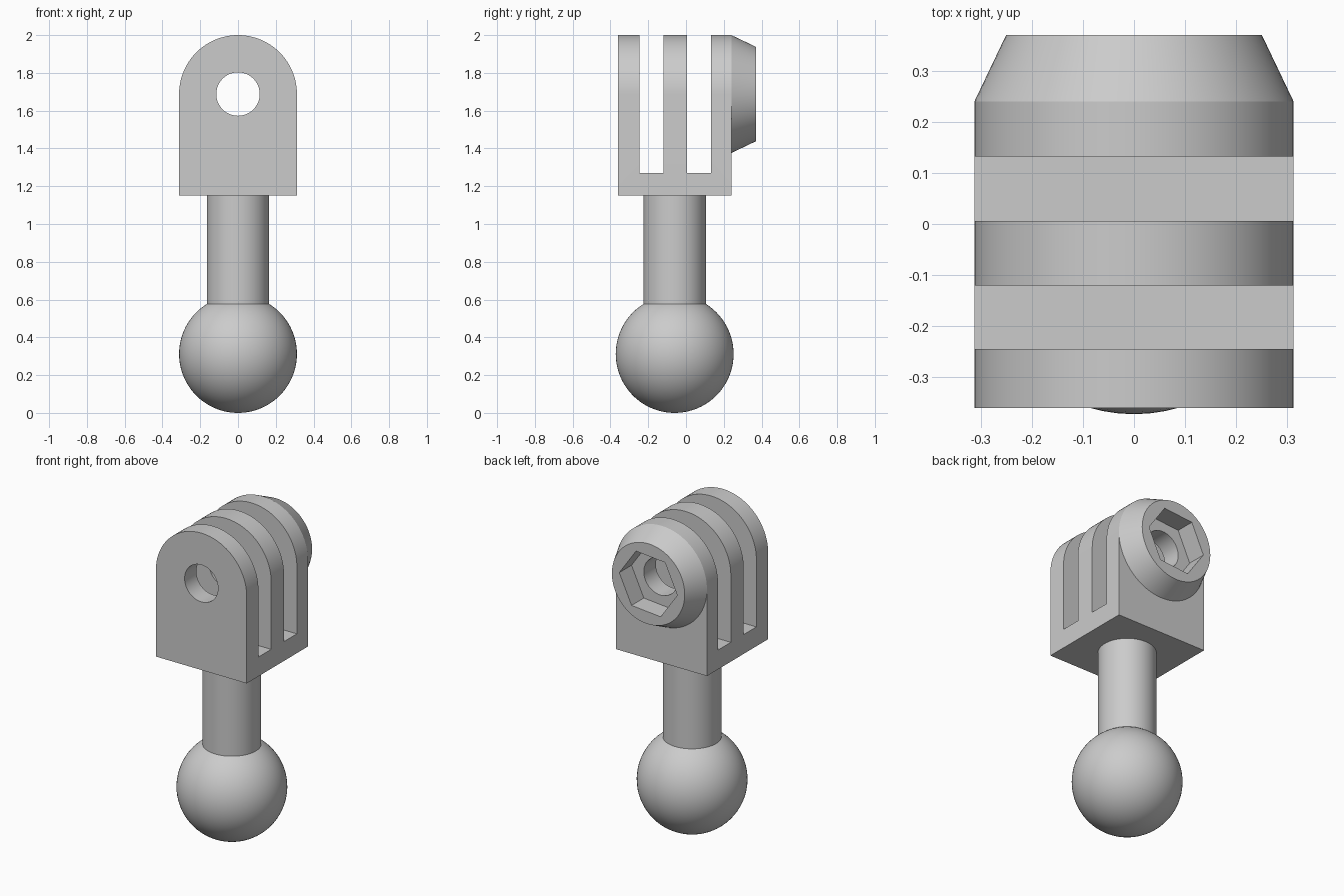
import bpy, bmesh, math
from mathutils import Matrix, Vector

cube = bpy.data.objects.get("Cube")
if cube:
    bpy.data.objects.remove(cube, do_unlink=True)

R = 0.312            # shared radius of ball, arch and boss
PIVOT_Z = 2 - R      # height of the bolt axis
FRONT, REAR, BACK = -0.36, 0.24, 0.37
MID = (FRONT + REAR) / 2

grey = bpy.data.materials.new("plain_grey")
grey.use_nodes = True
colour = (0.6, 0.6, 0.6, 1)
grey.diffuse_color = colour
grey.node_tree.nodes["Principled BSDF"].inputs["Base Color"].default_value = colour


def finish(bm, name):
    bmesh.ops.recalc_face_normals(bm, faces=bm.faces)
    mesh = bpy.data.meshes.new(name)
    bm.to_mesh(mesh)
    bm.free()
    mesh.materials.append(grey)
    ob = bpy.data.objects.new(name, mesh)
    bpy.context.collection.objects.link(ob)
    return ob


def prism_y(name, profile, y0, y1, end_scale=1.0):
    """Loft an (x, z) profile around the bolt axis from y0 to y1."""
    bm = bmesh.new()
    a = [bm.verts.new((x, y0, PIVOT_Z + z)) for x, z in profile]
    b = [bm.verts.new((x * end_scale, y1, PIVOT_Z + z * end_scale)) for x, z in profile]
    bm.faces.new(a)
    bm.faces.new(b)
    for i in range(len(a)):
        j = (i + 1) % len(a)
        bm.faces.new((a[i], a[j], b[j], b[i]))
    return finish(bm, name)


def arc(radius, steps, start=0.0, sweep=math.tau):
    return [(radius * math.cos(start + sweep * i / steps),
             radius * math.sin(start + sweep * i / steps)) for i in range(steps)]


def box(name, low, high):
    bm = bmesh.new()
    low, high = Vector(low), Vector(high)
    bmesh.ops.create_cube(bm, size=1, matrix=Matrix.Translation((low + high) / 2)
                          @ Matrix.Diagonal((*(high - low), 1)))
    return finish(bm, name)


def activate(ob):
    bpy.ops.object.select_all(action='DESELECT')
    ob.select_set(True)
    bpy.context.view_layer.objects.active = ob


def cut(ob, cutters):
    activate(ob)
    for cutter in cutters:
        mod = ob.modifiers.new("cut", 'BOOLEAN')
        mod.operation, mod.solver, mod.object = 'DIFFERENCE', 'EXACT', cutter
        bpy.ops.object.modifier_apply(modifier=mod.name)


# Arched block and tapered nut boss
arch = arc(R, 48, 0, math.pi) + [(-R, 0), (-R, 1.15 - PIVOT_Z), (R, 1.15 - PIVOT_Z)]
block = prism_y("pronged_block", arch, FRONT, REAR)
boss = prism_y("nut_boss", arc(R, 96), REAR, BACK, 0.25 / R)

# Slots, bolt hole and hexagonal nut pocket
slots = [box("slot_cutter", (-1, y0, 1.27), (1, y1, 3))
         for y0, y1 in ((-0.245, -0.12), (0.006, 0.132))]
hole = prism_y("hole_cutter", arc(0.115, 48), -1, 1)
pocket = prism_y("pocket_cutter", arc(0.2, 6, math.radians(5)), BACK - 0.12, 1)
cut(block, slots + [hole])
cut(boss, [hole, pocket])
for helper in slots + [hole, pocket]:
    bpy.data.objects.remove(helper, do_unlink=True)

# Stem
bm = bmesh.new()
bmesh.ops.create_cone(bm, cap_ends=True, segments=64, radius1=0.165, radius2=0.165,
                      depth=0.65, matrix=Matrix.Translation((0, MID, 0.825)))
stem = finish(bm, "stem")

# Ball
bm = bmesh.new()
bmesh.ops.create_uvsphere(bm, u_segments=64, v_segments=40, radius=R,
                          matrix=Matrix.Translation((0, MID, R)))
ball = finish(bm, "ball")

for ob in (block, boss, stem, ball):
    activate(ob)
    bpy.ops.object.shade_smooth_by_angle(angle=math.radians(25))
